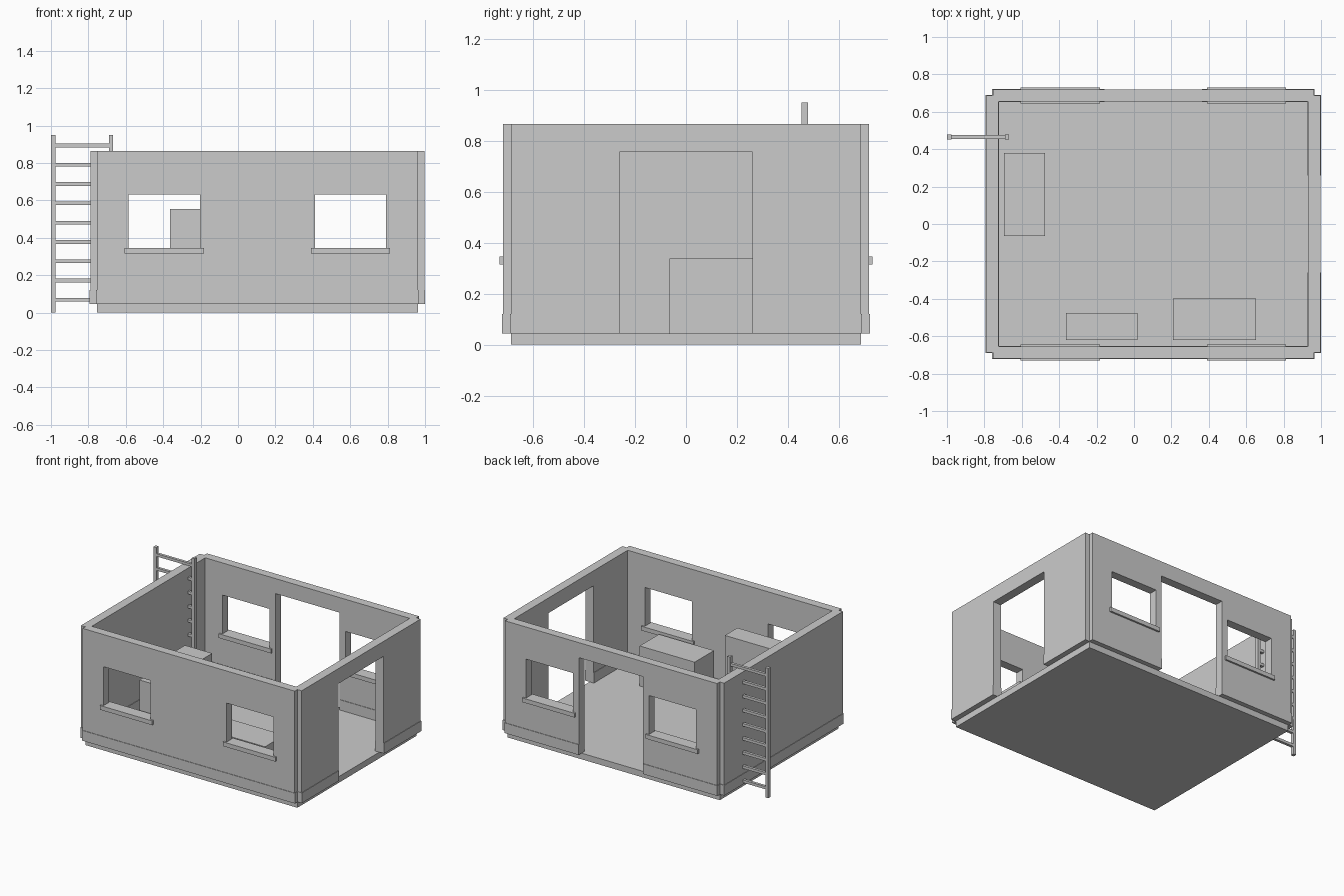
import bpy, bmesh

if "Cube" in bpy.data.objects:
    bpy.data.objects.remove(bpy.data.objects["Cube"])

CX = 0.1035                      # centre of the room in x
FLOOR, SKIRT, TOP = 0.045, 0.12, 0.865

grey = bpy.data.materials.new("concrete_grey")
grey.diffuse_color = (0.6, 0.6, 0.6, 1)
grey.use_nodes = True
grey.node_tree.nodes["Principled BSDF"].inputs["Base Color"].default_value = grey.diffuse_color


def make(name, bm):
    bmesh.ops.recalc_face_normals(bm, faces=bm.faces)
    me = bpy.data.meshes.new(name)
    bm.to_mesh(me)
    bm.free()
    me.materials.append(grey)
    ob = bpy.data.objects.new(name, me)
    bpy.context.collection.objects.link(ob)
    return ob


def box(name, x0, x1, y0, y1, z0, z1):
    bm = bmesh.new()
    bmesh.ops.create_cube(bm, size=1)
    for v in bm.verts:
        v.co.x = x1 if v.co.x > 0 else x0
        v.co.y = y1 if v.co.y > 0 else y0
        v.co.z = z1 if v.co.z > 0 else z0
    return make(name, bm)


def wall_ring(name, grow, z0, z1):
    """Hollow room outline with notched outer corners."""
    ox, oy, nx, ny = 0.893 + grow, 0.718 + grow, 0.858 + grow, 0.687 + grow
    ix, iy = 0.8275 - grow, 0.655 - grow
    outer = [(ox, -ny), (ox, ny), (nx, ny), (nx, oy), (-nx, oy), (-nx, ny),
             (-ox, ny), (-ox, -ny), (-nx, -ny), (-nx, -oy), (nx, -oy), (nx, -ny)]
    inner = [(ix, -iy), (ix, iy), (-ix, iy), (-ix, -iy)]
    bm = bmesh.new()
    edges = []
    for loop in (outer, inner):
        vs = [bm.verts.new((CX + x, y, z0)) for x, y in loop]
        edges += [bm.edges.new((vs[i - 1], vs[i])) for i in range(len(vs))]
    bmesh.ops.triangle_fill(bm, edges=edges, use_beauty=True)
    res = bmesh.ops.extrude_face_region(bm, geom=bm.faces[:], use_keep_orig=True)
    for g in res["geom"]:
        if isinstance(g, bmesh.types.BMVert):
            g.co.z = z1
    return make(name, bm)


def cut(target, cutter):
    m = target.modifiers.new("opening", "BOOLEAN")
    m.operation = "DIFFERENCE"
    m.solver = "EXACT"
    m.object = cutter
    cutter.hide_render = True
    cutter.hide_viewport = True
    cutter.display_type = "WIRE"


# floor slab, walls and slightly proud skirting
box("floor_slab", CX - 0.858, CX + 0.858, -0.687, 0.687, 0, FLOOR)
walls = wall_ring("walls", 0, SKIRT, TOP)
skirting = wall_ring("skirting", 0.0035, FLOOR, SKIRT)

# doorways in the right and back walls
for cutter in (box("side_door_cutter", 0.85, 1.1, -0.26, 0.26, 0, 0.755),
               box("back_door_cutter", CX - 0.26, CX + 0.26, 0.6, 0.8, 0, 0.755)):
    cut(walls, cutter)
    cut(skirting, cutter)

# paired windows with sills, front and back
for wall, s in (("front", -1), ("back", 1)):
    for side, x in (("left", CX - 0.498), ("right", CX + 0.498)):
        y0, y1 = sorted((s * 0.6, s * 0.8))
        cut(walls, box(f"{wall}_{side}_window_cutter", x - 0.19, x + 0.19, y0, y1, 0.335, 0.63))
        y0, y1 = sorted((s * 0.643, s * 0.731))
        box(f"{wall}_{side}_sill", x - 0.212, x + 0.212, y0, y1, 0.315, 0.346)

# furniture blocks standing on the floor
box("left_chest", -0.695, -0.475, -0.065, 0.38, FLOOR, 0.338)
box("front_chest", 0.208, 0.653, -0.62, -0.397, FLOOR, 0.338)
box("tall_cabinet", -0.363, 0.018, -0.62, -0.475, FLOOR, 0.555)

# ladder straddling the left wall
for name, x in (("outer", -1.0), ("inner", -0.691)):
    box(f"ladder_{name}_rail", x, x + 0.023, 0.452, 0.478, 0, 0.95)
for i in range(9):
    z = 0.068 + 0.1032 * i
    box(f"ladder_rung_{i + 1}", -0.98, -0.688, 0.455, 0.475, z - 0.01, z + 0.01)
